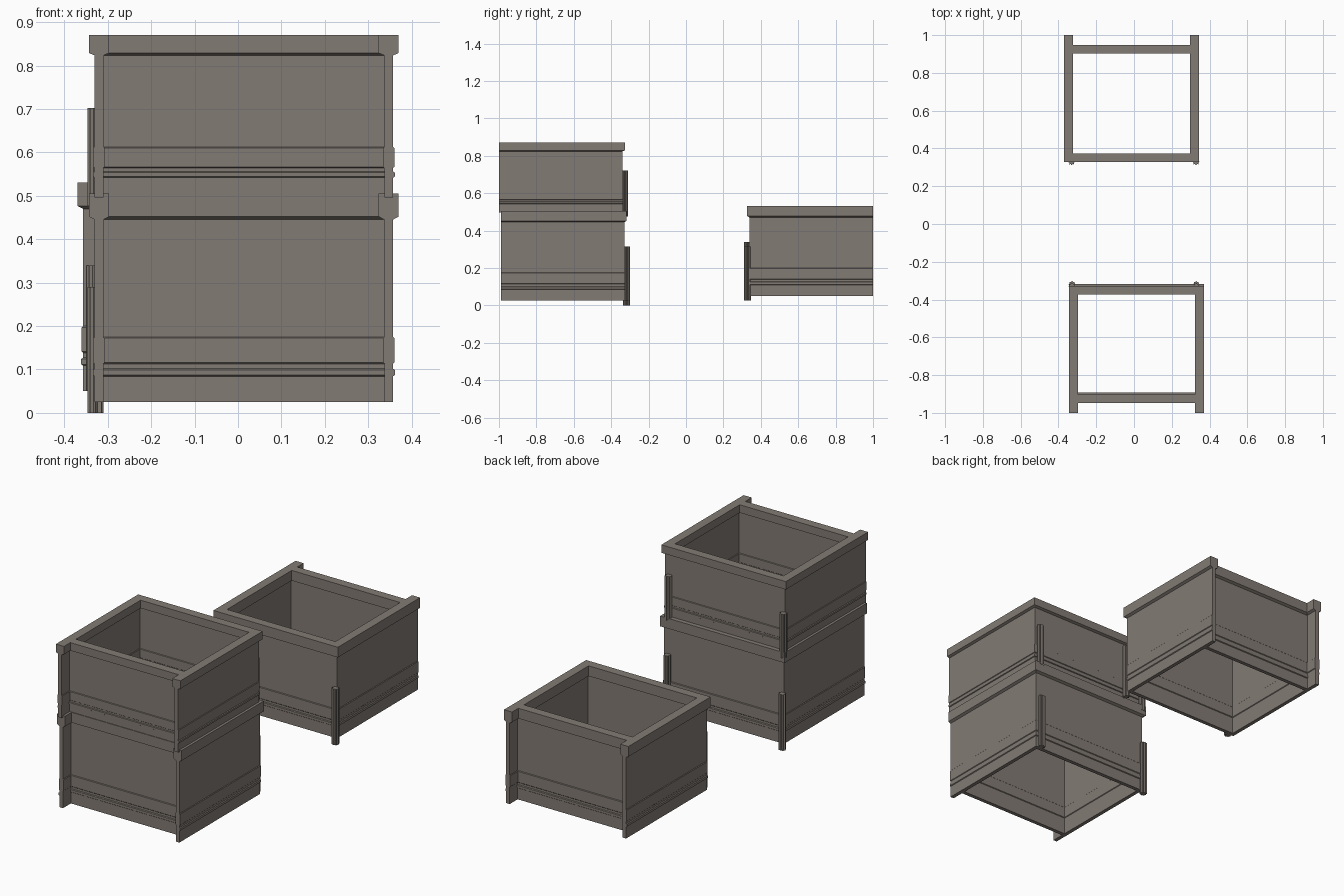
import bpy, bmesh, math
from mathutils import Matrix, Vector

if "Cube" in bpy.data.objects:
    bpy.data.objects.remove(bpy.data.objects["Cube"])

wood = bpy.data.materials.new("weathered grey brown")
wood.diffuse_color = (0.225, 0.198, 0.175, 1)
wood.use_nodes = True
wood.node_tree.nodes["Principled BSDF"].inputs["Base Color"].default_value = wood.diffuse_color

# Wall cross-section: (outward offset, height); thick rim on top, bands near the foot
PROFILE = [(0, .025), (0, .084), (.004, .087), (.004, .099), (0, .102), (0, .113),
           (.003, .116), (.003, .172), (0, .175), (0, .445), (.013, .452), (.013, .505),
           (-.033, .505), (-.033, .452), (-.02, .445), (-.02, .175), (-.023, .172),
           (-.023, .116), (-.02, .113), (-.02, .025)]

# Outer limits of one box
X0, X1, Y0, Y1 = -.33, .357, -.99, -.33


def prism(name, rings, matrix):
    """Join two matching outlines into a closed solid."""
    bm = bmesh.new()
    a, b = [[bm.verts.new(p) for p in ring] for ring in rings]
    n = len(a)
    for i in range(n):
        j = (i + 1) % n
        bm.faces.new((a[i], a[j], b[j], b[i]))
    bm.faces.new(a)
    bm.faces.new(b)
    bm.transform(matrix)
    bmesh.ops.recalc_face_normals(bm, faces=bm.faces)
    mesh = bpy.data.meshes.new(name)
    bm.to_mesh(mesh)
    bm.free()
    mesh.materials.append(wood)
    ob = bpy.data.objects.new(name, mesh)
    bpy.context.collection.objects.link(ob)


def side_wall(name, x, sign, m):
    # square at the front, mitred into the rear wall
    prism(name, [[(x + sign * o, Y0, z) for o, z in PROFILE],
                 [(x + sign * o, Y1 + o, z) for o, z in PROFILE]], m)


def rod(name, x, y, z0, z1, m):
    # fluted corner post
    ring = []
    for i in range(16):
        r = .0185 if i % 2 == 0 else .013
        a = i * math.pi / 8
        ring.append((x + r * math.cos(a), y + r * math.sin(a)))
    prism(name, [[(px, py, z) for px, py in ring] for z in (z0, z1)], m)


def box(prefix, m):
    side_wall(prefix + "_left_wall", X0, -1, m)
    side_wall(prefix + "_right_wall", X1, 1, m)
    # rear wall with mitred ends
    prism(prefix + "_rear_wall", [[(X0 - o, Y1 + o, z) for o, z in PROFILE],
                                  [(X1 + o, Y1 + o, z) for o, z in PROFILE]], m)
    # recessed wall between the side walls
    yf = -.925
    prism(prefix + "_recessed_wall", [[(x, yf - o, z) for o, z in PROFILE]
                                      for x in (X0 + .019, X1 - .019)], m)
    rod(prefix + "_left_post", -.328, -.319, 0, .29, m)
    rod(prefix + "_right_post", .33, -.319, .025, .315, m)


# Two stacked boxes (upper one shallower) and one turned round behind
box("lower_box", Matrix.Identity(4))
k = .78
box("upper_box", Matrix.Translation((0, -.01, .87 - .505 * k)) @ Matrix.Diagonal((1, 1, k, 1)))
box("single_box", Matrix.Translation((0, .01, .025)) @ Matrix.Rotation(math.pi, 4, 'Z'))
